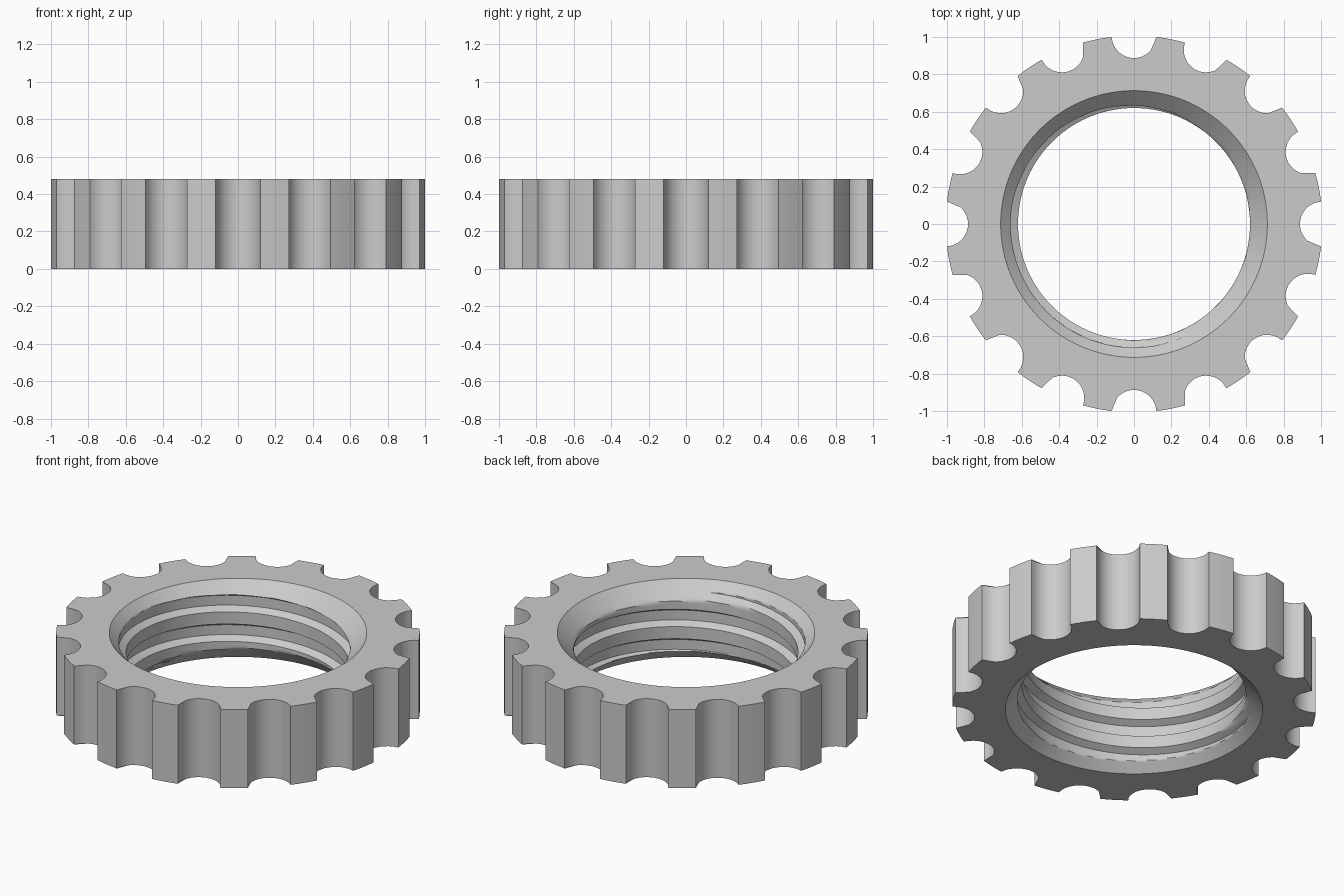
import bpy
import bmesh
from math import sin, cos, asin, pi, tau

cube = bpy.data.objects.get("Cube")
if cube:
    bpy.data.objects.remove(cube, do_unlink=True)

HEIGHT = 0.48
OUTER, SCALLOP, TEETH = 1.0072, 0.12, 16
MOUTH, CREST, ROOT = 0.713, 0.62, 0.66
PITCH, GROOVE_START = 0.18, -0.2325
ARC, LAND = 13, 3                      # segments per scallop and per tooth
COLUMNS = TEETH * (ARC + LAND)


def outline():
    """Ring of teeth separated by round scallops."""
    half = 2 * asin(SCALLOP / (2 * OUTER))
    sweep = pi / 2 - half / 2
    points = []
    for t in range(TEETH):
        turn = tau * t / TEETH
        for i in range(ARC):
            a = pi + sweep - 2 * sweep * i / ARC
            x, y = OUTER + SCALLOP * cos(a), SCALLOP * sin(a)
            points.append((x * cos(turn) - y * sin(turn),
                           x * sin(turn) + y * cos(turn)))
        for i in range(LAND):
            a = turn + half + (tau / TEETH - 2 * half) * i / LAND
            points.append((OUTER * cos(a), OUTER * sin(a)))
    return points


def thread_rows(periods=5, steps=6):
    """Heights and radii of the thread profile, starting mid groove."""
    knots = [(0, ROOT), (0.03, ROOT), (0.053, CREST),
             (0.127, CREST), (0.15, ROOT), (PITCH, ROOT)]
    rows = []
    for p in range(periods):
        for (s0, r0), (s1, r1) in zip(knots, knots[1:]):
            for i in range(steps):
                f = i / steps
                rows.append((GROOVE_START + p * PITCH + s0 + (s1 - s0) * f,
                             r0 + (r1 - r0) * f))
    return rows


def skin(bm, first, second):
    """Quads between two equally long rows of vertices."""
    for i in range(len(first) - 1):
        bm.faces.new((first[i], first[i + 1], second[i + 1], second[i]))


bm = bmesh.new()

# Outer wall and the flat top and bottom
rim = outline()
rim.append(rim[0])
rings = {}
for z in (0, HEIGHT):
    outer = [bm.verts.new((x, y, z)) for x, y in rim]
    inner = [bm.verts.new((MOUTH * cos(tau * j / COLUMNS),
                           MOUTH * sin(tau * j / COLUMNS), z))
             for j in range(COLUMNS + 1)]
    skin(bm, outer, inner)
    rings[z] = outer
skin(bm, rings[0], rings[HEIGHT])

# Helical bore, trimmed by the chamfers at both mouths
rows = thread_rows()
previous = None
for j in range(COLUMNS + 1):
    a = tau * j / COLUMNS
    column = []
    for s, r in rows:
        z = min(max(s + PITCH * j / COLUMNS, 0), HEIGHT)
        r = max(r, MOUTH - min(z, HEIGHT - z))
        column.append(bm.verts.new((r * cos(a), r * sin(a), z)))
    if previous:
        skin(bm, previous, column)
    previous = column

bmesh.ops.remove_doubles(bm, verts=bm.verts, dist=0.00005)
bmesh.ops.recalc_face_normals(bm, faces=bm.faces)

mesh = bpy.data.meshes.new("threaded_ring")
bm.to_mesh(mesh)
bm.free()
ring = bpy.data.objects.new("threaded_ring", mesh)
bpy.context.collection.objects.link(ring)

# Plain grey finish
grey = bpy.data.materials.new("plain_grey")
grey.use_nodes = True
colour = (0.6, 0.6, 0.6, 1)
grey.diffuse_color = colour
grey.node_tree.nodes["Principled BSDF"].inputs["Base Color"].default_value = colour
mesh.materials.append(grey)

bpy.ops.object.select_all(action="DESELECT")
ring.select_set(True)
bpy.context.view_layer.objects.active = ring
bpy.ops.object.shade_smooth_by_angle(angle=pi / 6)
